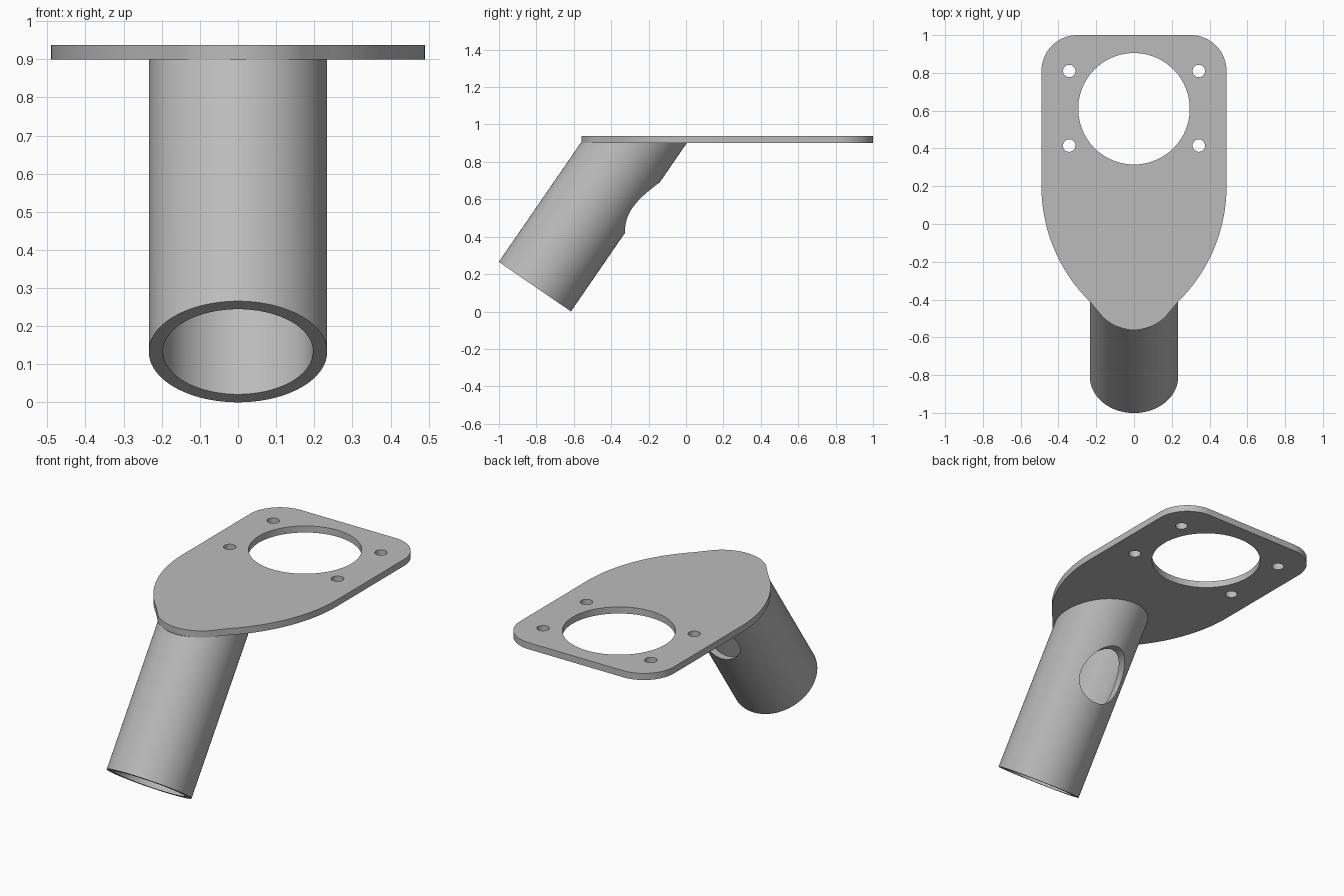
import bpy, bmesh
from math import sin, cos, radians, pi, atan2
from mathutils import Vector, Matrix

cube = bpy.data.objects.get("Cube")
if cube:
    bpy.data.objects.remove(cube)

grey = bpy.data.materials.new("plain grey")
grey.use_nodes = True
colour = (0.5, 0.5, 0.5, 1)
grey.diffuse_color = colour
grey.node_tree.nodes["Principled BSDF"].inputs["Base Color"].default_value = colour

PLATE_LOW, PLATE_HIGH = 0.9, 0.938
TUBE_R, BORE_R = 0.234, 0.197


def add_object(name, bm):
    bmesh.ops.recalc_face_normals(bm, faces=bm.faces)
    mesh = bpy.data.meshes.new(name)
    bm.to_mesh(mesh)
    bm.free()
    mesh.materials.append(grey)
    ob = bpy.data.objects.new(name, mesh)
    bpy.context.collection.objects.link(ob)
    return ob


def cylinder(name, radius, depth, place, segments=96):
    bm = bmesh.new()
    bmesh.ops.create_cone(bm, cap_ends=True, segments=segments, radius1=radius,
                          radius2=radius, depth=depth, matrix=place)
    return add_object(name, bm)


def select_only(ob):
    bpy.ops.object.select_all(action="DESELECT")
    ob.select_set(True)
    bpy.context.view_layer.objects.active = ob


def cut(ob, cutter):
    select_only(ob)
    mod = ob.modifiers.new("cut", "BOOLEAN")
    mod.operation, mod.solver, mod.object = "DIFFERENCE", "EXACT", cutter
    bpy.ops.object.modifier_apply(modifier=mod.name)
    bpy.data.objects.remove(cutter)


def arc(cx, cy, r, start, end, steps):
    angles = [radians(start + (end - start) * i / steps) for i in range(steps + 1)]
    return [(cx + r * cos(a), cy + r * sin(a)) for a in angles]


# Mounting plate: rounded back corners, bowed sides, rounded nose
half = arc(0, -0.325, 0.235, -90, -45, 16)
half += arc(-0.367, 0.2, 0.857, -45.4, 0, 32)
half += arc(0.3, 0.81, 0.19, 0, 90, 20)
outline = half + [(-x, y) for x, y in reversed(half[1:])]
bm = bmesh.new()
face = bm.faces.new([bm.verts.new((x, y, PLATE_LOW)) for x, y in outline])
top = bmesh.ops.extrude_face_region(bm, geom=[face], use_keep_orig=True)["geom"]
bmesh.ops.translate(bm, vec=(0, 0, PLATE_HIGH - PLATE_LOW),
                    verts=[g for g in top if isinstance(g, bmesh.types.BMVert)])
plate = add_object("mounting_plate", bm)

# Large opening and four bolt holes
cut(plate, cylinder("opening_cutter", 0.295, 1, Matrix.Translation((0, 0.61, 0.9))))
for x in (-0.343, 0.343):
    for y in (0.415, 0.81):
        cut(plate, cylinder("bolt_cutter", 0.033, 1, Matrix.Translation((x, y, 0.9)), 32))

# Slanted tube, trimmed flat under the plate
axis = Vector((0, 0.567, 0.824)).normalized()
foot = Vector((0, -0.808, 0.133))
place = Matrix.Translation(foot) @ axis.to_track_quat("Z", "Y").to_matrix().to_4x4()
bm = bmesh.new()
profile = [(BORE_R, 1.6), (BORE_R, 0), (TUBE_R, 0), (TUBE_R, 1.6)]
verts = [bm.verts.new((r, 0, z)) for r, z in profile]
edges = [bm.edges.new(pair) for pair in zip(verts, verts[1:])]
bmesh.ops.spin(bm, geom=verts + edges, cent=(0, 0, 0), axis=(0, 0, 1),
               angle=2 * pi, steps=96)
bmesh.ops.remove_doubles(bm, verts=bm.verts, dist=1e-5)
bm.transform(place)
bmesh.ops.bisect_plane(bm, geom=bm.verts[:] + bm.edges[:] + bm.faces[:],
                       plane_co=(0, 0, PLATE_LOW), plane_no=(0, 0, 1), clear_outer=True)
bmesh.ops.bridge_loops(bm, edges=[e for e in bm.edges if e.is_boundary])
tube = add_object("slanted_tube", bm)

# Round side port through the rear wall
port = Matrix.Translation((0, -0.2, 0.555)) @ Matrix.Rotation(pi / 2, 4, "X")
cut(tube, cylinder("port_cutter", 0.135, 0.6, port, 64))

for ob in (plate, tube):
    select_only(ob)
    bpy.ops.object.shade_smooth_by_angle(angle=radians(30))
